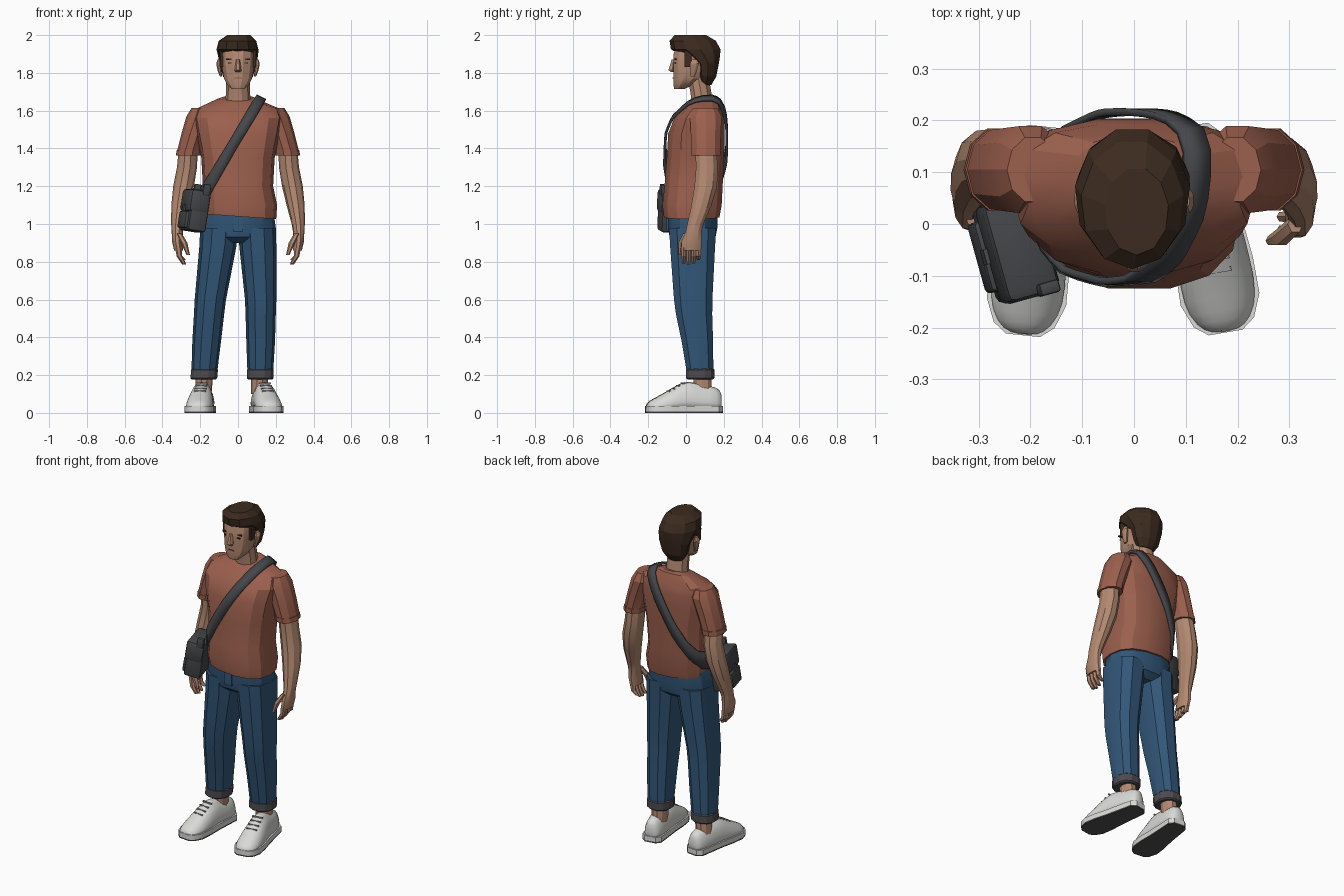
import bpy, bmesh, math
from mathutils import Vector, Matrix
from mathutils.bvhtree import BVHTree

cube = bpy.data.objects.get("Cube")
if cube:
    bpy.data.objects.remove(cube, do_unlink=True)


def material(name, *rgb):
    mat = bpy.data.materials.new(name)
    mat.use_nodes = True
    mat.diffuse_color = (*rgb, 1)
    mat.node_tree.nodes["Principled BSDF"].inputs["Base Color"].default_value = (*rgb, 1)
    return mat


shirt = material("terracotta cotton", .33, .115, .075)
denim = material("blue denim", .032, .095, .19)
skin = material("skin", .45, .25, .165)
brown = material("dark brown hair", .045, .024, .014)
canvas = material("charcoal canvas", .06, .062, .068)
turnup = material("grey turn-up", .075, .07, .08)
white = material("white leather", .7, .7, .68)
rubber = material("grey rubber", .08, .08, .08)
lace_grey = material("grey lace", .3, .3, .3)
lip = material("lip", .25, .1, .075)


def finish(name, bm, mat, angle=25):
    """Turn a bmesh into a named, shaded object."""
    bmesh.ops.recalc_face_normals(bm, faces=bm.faces)
    mesh = bpy.data.meshes.new(name)
    bm.to_mesh(mesh)
    bm.free()
    obj = bpy.data.objects.new(name, mesh)
    bpy.context.collection.objects.link(obj)
    mesh.materials.append(mat)
    bpy.ops.object.select_all(action="DESELECT")
    obj.select_set(True)
    bpy.context.view_layer.objects.active = obj
    bpy.ops.object.shade_smooth_by_angle(angle=math.radians(angle))
    return obj


def skin_loops(loops):
    """Bridge closed point loops and cap both ends."""
    bm = bmesh.new()
    rows = [[bm.verts.new(p) for p in loop] for loop in loops]
    n = len(rows[0])
    for a, b in zip(rows, rows[1:]):
        for i in range(n):
            j = (i + 1) % n
            bm.faces.new((a[i], a[j], b[j], b[i]))
    bm.faces.new(rows[0])
    bm.faces.new(rows[-1])
    return bm


def loft(name, mat, rings, n=10, power=1, side=1, angle=25, shape=None):
    """Stack oval rings given as (z, centre x, centre y, radius x, radius y)."""
    def bend(v):
        return math.copysign(abs(v) ** power, v)

    loops = []
    for z, cx, cy, rx, ry in rings:
        turns = [math.tau * (i + .5) / n for i in range(n)]
        loops.append([Vector((side * (cx + rx * bend(math.sin(t))),
                              cy + ry * bend(math.cos(t)), z)) for t in turns])
    for p in sum(loops, []):
        if shape:
            shape(p)
    return finish(name, skin_loops(loops), mat, angle)


def box(name, mat, centre, size, matrix=Matrix(), bevel=0.0):
    bm = bmesh.new()
    place = matrix @ Matrix.Translation(centre) @ Matrix.Diagonal((*size, 1))
    bmesh.ops.create_cube(bm, size=1, matrix=place)
    if bevel:
        bmesh.ops.bevel(bm, geom=bm.edges[:], offset=bevel, segments=2,
                        affect="EDGES", profile=.5)
    return finish(name, bm, mat, 35)


def tree_of(obj):
    return BVHTree.FromPolygons([v.co for v in obj.data.vertices],
                                [p.vertices for p in obj.data.polygons])


# Shirt body, with an uneven hem and a neckline that dips at the front
def drape(p):
    if p.z < 1.05:
        p.z -= .07 * p.x
    if p.z > 1.65:
        p.z += .22 * (p.y - .09)


torso = loft("shirt_body", shirt, [
    (1.04, .01, .03, .192, .15), (1.1, .01, .032, .197, .16),
    (1.2, 0, .04, .186, .157), (1.35, 0, .05, .194, .155),
    (1.48, 0, .055, .222, .152), (1.56, 0, .07, .238, .135),
    (1.61, 0, .09, .222, .105), (1.655, 0, .09, .115, .082),
    (1.665, 0, .09, .088, .068)], n=14, power=.8, shape=drape)

# Neck and head
loft("neck", skin, [(1.62, 0, .085, .07, .06), (1.69, 0, .08, .064, .058),
                    (1.8, 0, .06, .062, .06)])
head = loft("head", skin, [
    (1.715, 0, -.035, .035, .028), (1.735, 0, -.015, .058, .053),
    (1.77, 0, .015, .077, .084), (1.83, 0, .035, .088, .105),
    (1.9, 0, .045, .092, .115), (1.97, 0, .05, .07, .09)], n=12, power=.9)
face = tree_of(head)


def on_face(x, z):
    return face.ray_cast(Vector((x, -1, z)), Vector((0, 1, 0)))[0]


# Nose tapers from the brow to the tip
loft("nose", skin, [(1.805, 0, -.07, .016, .012), (1.815, 0, -.072, .018, .024),
                    (1.87, 0, -.066, .01, .012)], n=6)
box("mouth", lip, on_face(0, 1.772), (.04, .008, .006))
for s, tag in ((1, "left"), (-1, "right")):
    box(tag + "_brow", brown, on_face(s * .043, 1.872), (.042, .009, .008))
    box(tag + "_eye", brown, on_face(s * .04, 1.852), (.026, .008, .006))
    loft(tag + "_ear", skin, [(1.78, .09, .035, .006, .012), (1.815, .098, .04, .012, .02),
                              (1.85, .104, .045, .012, .026),
                              (1.872, .1, .045, .008, .014)], n=8, side=s)
    box(tag + "_sideburn", brown, (s * .085, .012, 1.875), (.02, .04, .085))

# Hair: narrow at the nape, overhanging the forehead
loft("hair", brown, [
    (1.735, 0, .1, .05, .035), (1.78, 0, .107, .08, .055),
    (1.85, 0, .107, .099, .07), (1.895, 0, .08, .108, .105),
    (1.925, -.003, .054, .112, .134), (1.97, -.003, .038, .1, .125),
    (2, .005, .025, .062, .085)], n=11, angle=12)

for s, tag in ((1, "left"), (-1, "right")):
    back = .015 if s < 0 else 0  # the bag pushes the right arm back

    def shift(p):
        if p.z < 1.3:
            p.y += back

    # Sleeve, turned cuff and arm
    loft(tag + "_sleeve", shirt, [
        (1.615, .195, .105, .05, .065), (1.57, .2, .105, .073, .088),
        (1.48, .232, .105, .067, .084), (1.385, .26, .105, .063, .08),
        (1.365, .262, .105, .063, .08)], side=s)
    loft(tag + "_sleeve_hem", shirt, [(1.362, .263, .105, .066, .083),
                                      (1.39, .259, .105, .066, .083)], side=s)
    loft(tag + "_arm", skin, [
        (1.42, .262, .105, .05, .06), (1.3, .27, .11, .053, .06),
        (1.2, .288, .105, .055, .063), (1.1, .305, .082, .048, .056),
        (1.0, .319, .05, .035, .045), (.96, .321, .04, .03, .044),
        (.91, .322, .03, .028, .056), (.86, .314, .027, .024, .056)],
        side=s, shape=shift)
    # Fingers curl inwards, thumb points forwards
    for i, finger in enumerate(("index", "middle", "ring", "little")):
        y = -.012 + i * .026
        low = .785 + .006 * (i - 1) ** 2
        loft(f"{tag}_{finger}_finger", skin, [
            (.875, .316, y, .017, .014), (.83, .31, y, .015, .014),
            (low, .285, y, .01, .01)], n=6, side=s, shape=shift)
    loft(tag + "_thumb", skin, [
        (.95, .312, .0, .015, .018), (.9, .285, -.025, .017, .018),
        (.835, .263, -.032, .009, .01)], n=6, side=s, shape=shift)

    # Trouser leg; the right leg stands further out
    def stance(p):
        if s < 0:
            p.x -= .088 * max(0, .9 - p.z)

    loft(tag + "_trouser_leg", denim, [
        (.98, .1, .035, .1, .13), (.88, .105, .035, .098, .124),
        (.6, .12, .038, .083, .106), (.52, .12, .043, .08, .1),
        (.38, .12, .06, .076, .087), (.21, .118, .075, .068, .073)],
        power=.85, side=s, shape=stance)
    loft(tag + "_turn_up", turnup, [
        (.178, .118, .075, .066, .07), (.185, .118, .075, .073, .078),
        (.228, .118, .075, .073, .078), (.235, .118, .075, .066, .07)],
        n=12, power=.85, side=s, shape=stance)
    loft(tag + "_ankle", skin, [(.1, .115, .09, .045, .05), (.2, .115, .085, .045, .05)],
         side=s, shape=stance)

    # Shoe stations: (distance from heel, half width, height)
    stations = [(0, .03, .11), (.025, .055, .14), (.12, .06, .15), (.19, .064, .18),
                (.27, .073, .128), (.34, .074, .088), (.385, .056, .066), (.405, .03, .045)]
    heel = Vector((.11, .19, 0)) if s > 0 else Vector((-.172, .188, 0))
    turn = Matrix.Translation(heel) @ Matrix.Rotation(math.radians(9.5 if s > 0 else -6), 4, "Z")
    section = [(.95, .0), (1, .3), (.85, .65), (.45, 1)]
    section += [(-x, z) for x, z in reversed(section)]
    upper = skin_loops([[turn @ Vector((x * w, -d, .015 + z * (h - .015)))
                         for x, z in section] for d, w, h in stations])
    shoe = finish(tag + "_shoe_upper", upper, white, 50)
    shoe.modifiers.new("rounding", "SUBSURF").levels = 1
    # Sole with a grey tread underneath
    outline = [(w + .003, -d) for d, w, h in stations]
    outline += [(-x, y) for x, y in reversed(outline)]
    bm = skin_loops([[turn @ Vector((x, y, z)) for x, y in outline] for z in (0, .008, .036)])
    sole = finish(tag + "_shoe_sole", bm, white, 40)
    sole.data.materials.append(rubber)
    for poly in sole.data.polygons:
        poly.material_index = int(poly.center.z < .006)
    # Laces lie down the slope of the tongue
    for i in range(4):
        box(f"{tag}_lace_{i}", lace_grey, (0, -.21 - i * .025, .158 - i * .0145),
            (.062, .008, .008), turn)

# Trouser seat and fly
seat = loft("trouser_seat", denim, [
    (.9, 0, .035, .12, .085), (.93, 0, .035, .185, .124),
    (.98, 0, .035, .2, .134), (1.08, 0, .035, .186, .135)], n=14, power=.85)
box("fly", denim, (.002, -.097, 1.01), (.05, .012, .1))

# Bag strap wrapped around the shirt in one slanted plane
body = tree_of(torso)
along = Vector((.28, 0, .47)).normalized()
across = Vector((along.z, 0, -along.x)) * .027
middle = Vector((-.02, .05, 1.43))
bm = bmesh.new()
rows = []
steps = 40
for i in range(steps):
    t = math.tau * i / steps
    ray = along * math.cos(t) + Vector((0, math.sin(t), 0))
    hits = [body.ray_cast(middle + edge + ray, -ray)[0] for edge in (-across, across)]
    if all(hits):
        rows.append([bm.verts.new(h + ray * .013) for h in hits])
for a, b in zip(rows, rows[1:] + rows[:1]):
    bm.faces.new((a[0], a[1], b[1], b[0]))
strap = finish("bag_strap", bm, canvas, 40)
solid = strap.modifiers.new("thickness", "SOLIDIFY")
solid.thickness = .014
solid.offset = 0

# Shoulder bag resting on the right hip
hang = (Matrix.Translation((-.226, -.047, 1.075))
        @ Matrix.Rotation(math.radians(15.5), 4, "Z")
        @ Matrix.Rotation(math.radians(9), 4, "Y"))
box("bag_body", canvas, (0, 0, -.01), (.1, .19, .21), hang, .015)
box("bag_flap", canvas, (-.006, 0, .045), (.108, .2, .12), hang, .018)
box("bag_pocket", canvas, (-.052, 0, -.06), (.03, .14, .09), hang, .01)
box("bag_buckle", turnup, (-.063, 0, .0), (.009, .03, .04), hang)
for y in (-.09, .09):
    box("bag_strap_tab", canvas, (.02, y, .11), (.04, .025, .06), hang, .006)
